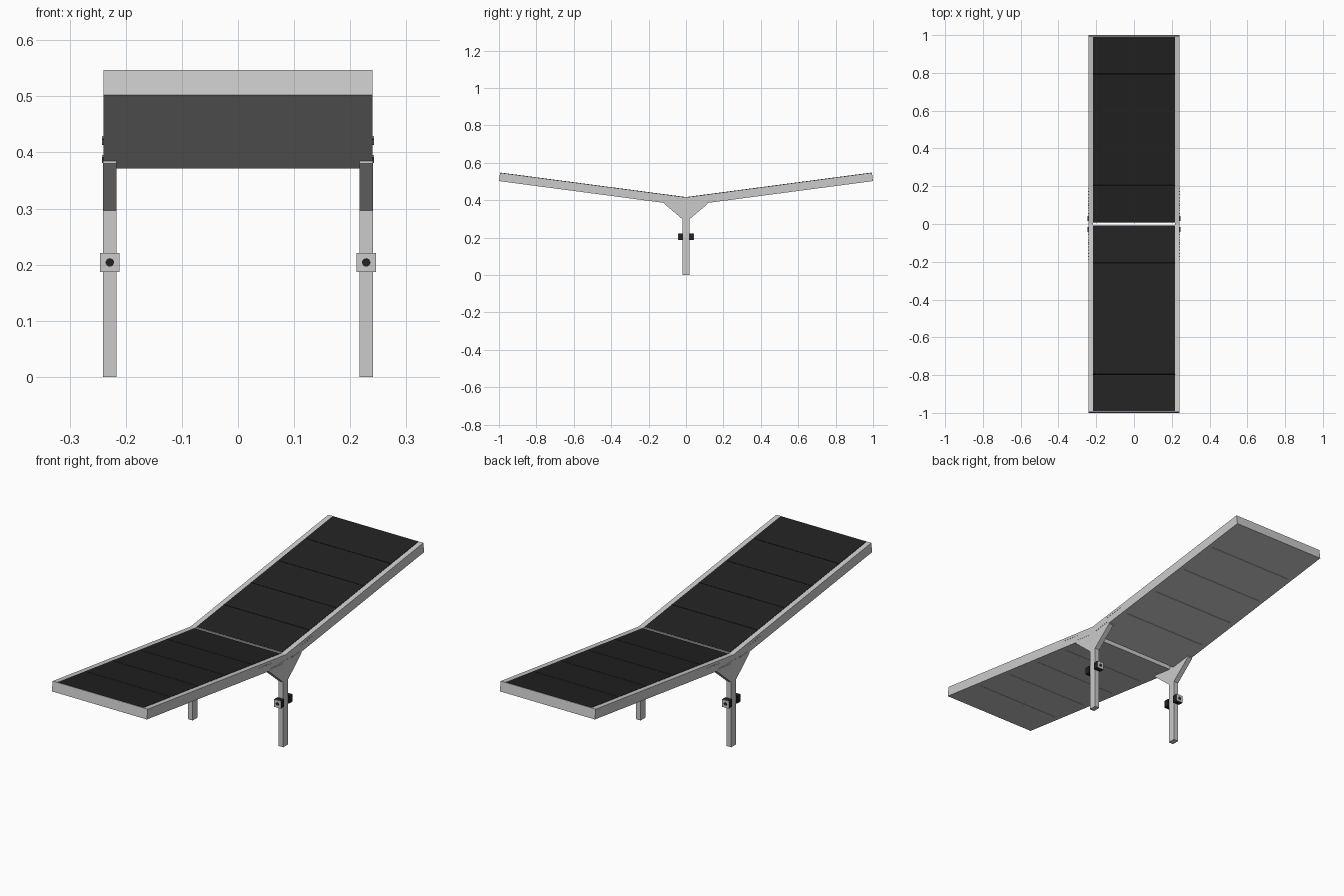
import bpy, bmesh, math
from mathutils import Matrix

if "Cube" in bpy.data.objects:
    bpy.data.objects.remove(bpy.data.objects["Cube"])

def material(name, v):
    m = bpy.data.materials.new(name)
    m.diffuse_color = (v, v, v, 1)
    m.use_nodes = True
    m.node_tree.nodes["Principled BSDF"].inputs["Base Color"].default_value = m.diffuse_color
    return m

GREY = material("light grey metal", 0.60)
BLACK = material("black surface", 0.016)

def finish(name, bm, mat):
    bmesh.ops.recalc_face_normals(bm, faces=bm.faces)
    me = bpy.data.meshes.new(name)
    bm.to_mesh(me)
    bm.free()
    me.materials.append(mat)
    ob = bpy.data.objects.new(name, me)
    bpy.context.collection.objects.link(ob)
    return ob

def prism(name, outline, x0, x1, mat):
    """Extrude a (y, z) outline along x."""
    bm = bmesh.new()
    face = bm.faces.new([bm.verts.new((x0, y, z)) for y, z in outline])
    ext = bmesh.ops.extrude_face_region(bm, geom=[face])
    verts = [g for g in ext["geom"] if isinstance(g, bmesh.types.BMVert)]
    bmesh.ops.translate(bm, verts=verts, vec=(x1 - x0, 0, 0))
    return finish(name, bm, mat)

def cylinder(name, center, r, depth, axis, mat, sides=16):
    bm = bmesh.new()
    rot = Matrix.Rotation(math.pi / 2, 4, axis)
    bmesh.ops.create_cone(bm, cap_ends=True, segments=sides, radius1=r, radius2=r,
                          depth=depth, matrix=Matrix.Translation(center) @ rot)
    ob = finish(name, bm, mat)
    for p in ob.data.polygons:
        p.use_smooth = len(p.vertices) == 4
    return ob

# Wing coordinates: t along the slope, d up through the thickness
Z0, THICK, W = 0.37, 0.045, 0.24
ANG = math.atan(0.132)
C, S = math.cos(ANG), math.sin(ANG)
LEN, GAP = 1 / C, 0.012

def P(side, t, d):
    return (side * (t * C - d * S), Z0 + t * S + d * C)

def slab(name, side, t0, t1, d0, d1, hw, mat):
    pts = [P(side, t0, d0), P(side, t1, d0), P(side, t1, d1), P(side, t0, d1)]
    prism(name, pts, -hw, hw, mat)

# Two bent side rails running the full length
rail = [P(-1, LEN, 0), (0, Z0), P(1, LEN, 0), P(1, LEN, THICK),
        (0, Z0 + THICK / C), P(-1, LEN, THICK)]
for sx, label in ((-1, "left"), (1, "right")):
    prism(label + "_rail", rail, sx * 0.217, sx * W, GREY)

# Sloping decks: black panels above, grey panels below, five segments each
N = 5
for sy, label in ((-1, "front"), (1, "back")):
    t0, t1 = GAP + 0.004, LEN - 0.003
    step = (t1 - t0) / N
    slab(label + "_deck_core", sy, t0, t1, 0.012, 0.032, 0.216, BLACK)
    for i in range(N):
        a = t0 + i * step + (0.001 if i else 0)
        b = t0 + (i + 1) * step - (0.001 if i < N - 1 else 0)
        slab(f"{label}_top_panel_{i+1}", sy, a, b, 0.03, THICK + 0.001, 0.2165, BLACK)
        slab(f"{label}_under_panel_{i+1}", sy, a, b, 0, 0.014, 0.2172, GREY)
    slab(label + "_inner_end_plate", sy, GAP, t0, 0, THICK, 0.2172, GREY)
    slab(label + "_outer_end_plate", sy, t1, LEN, 0, THICK, W, GREY)

# Legs with flared gussets
half = [(0.018, 0), (0.018, 0.297), (0.115, 0.38), (0.115, 0.388)]
leg = half + [(0, 0.392)] + [(-y, z) for y, z in reversed(half)]
for sx, label in ((-1, "left"), (1, "right")):
    prism(label + "_leg", leg, sx * 0.2165, sx * 0.2408, GREY)
    # Clamp blocks on the front and back of each leg
    xc = sx * 0.2285
    for sy, end in ((-1, "front"), (1, "back")):
        def block(name, y0, y1, h, mat):
            y0, y1 = sy * y0, sy * y1
            prism(f"{label}_{end}_{name}",
                  [(y0, 0.204 - h), (y1, 0.204 - h), (y1, 0.204 + h), (y0, 0.204 + h)],
                  xc - h, xc + h, mat)
        block("clamp_block", 0.017, 0.041, 0.017, BLACK)
        block("clamp_face", 0.041, 0.0425, 0.0172, GREY)
        cylinder(f"{label}_{end}_clamp_knob", (xc, sy * 0.0425, 0.204), 0.0075, 0.003, 'X', BLACK)
        # Rows of small rail bolts
        for i in range(6):
            for t, d in ((0.03 + i * 0.014, 0.01), (0.11 + i * 0.017, 0.032)):
                y, z = P(sy, t, d)
                cylinder(f"{label}_{end}_rail_bolt", (sx * 0.241, y, z), 0.0025, 0.003, 'Y', GREY, 8)
